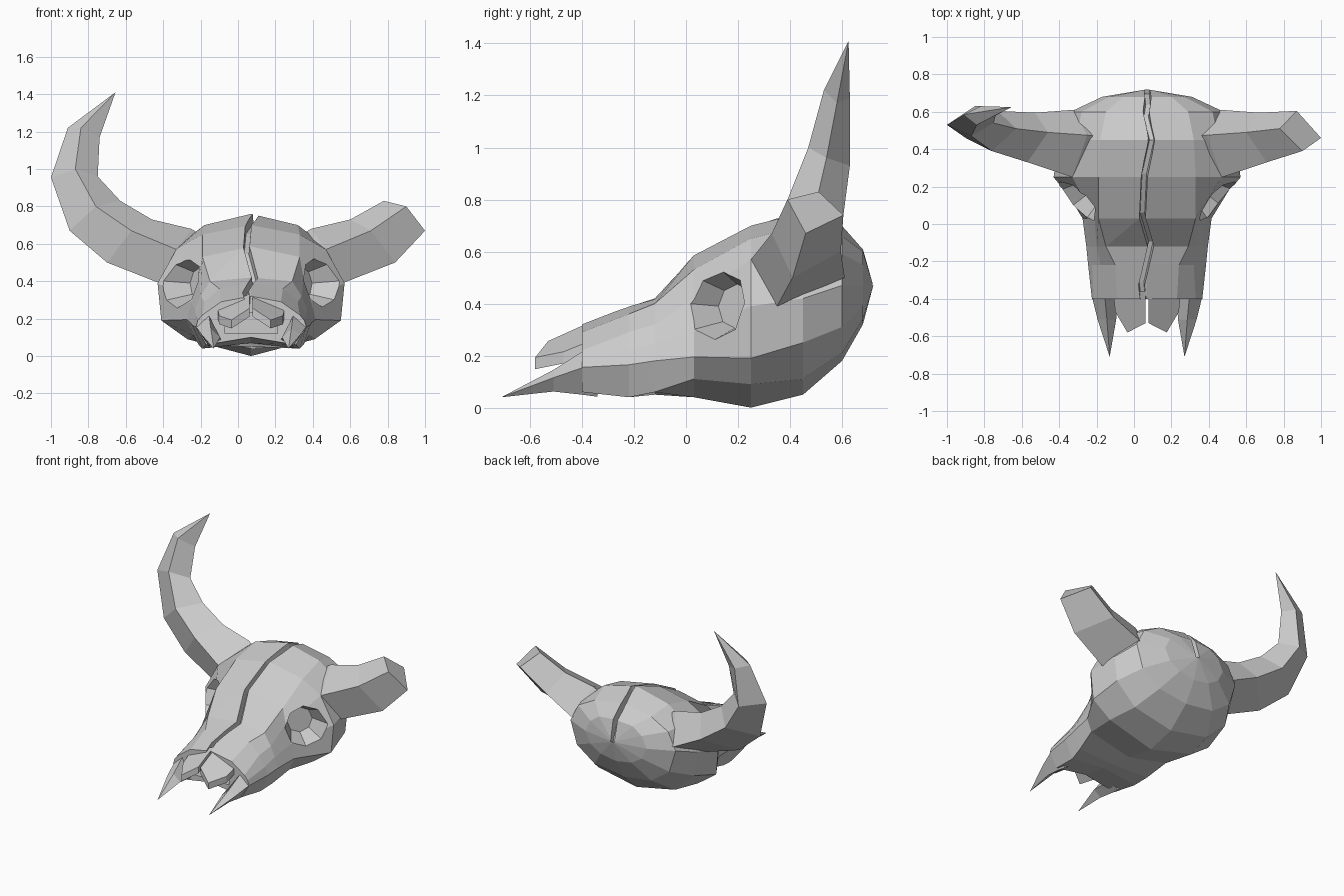
import bpy, bmesh
from mathutils import Vector

if "Cube" in bpy.data.objects:
    bpy.data.objects.remove(bpy.data.objects["Cube"])

CX = 0.07  # skull mid-plane


def make(name, bm):
    bmesh.ops.recalc_face_normals(bm, faces=bm.faces[:])
    me = bpy.data.meshes.new(name)
    bm.to_mesh(me)
    bm.free()
    ob = bpy.data.objects.new(name, me)
    bpy.context.collection.objects.link(ob)
    return ob


def loft(name, rings, tip=None):
    """Skin closed rings; cap the start, and cap or point the end."""
    bm = bmesh.new()
    vs = [[bm.verts.new(p) for p in r] for r in rings]
    n = len(vs[0])
    for a, b in zip(vs, vs[1:]):
        for i in range(n):
            j = (i + 1) % n
            bm.faces.new((a[i], a[j], b[j], b[i]))
    bm.faces.new(vs[0])
    if tip:
        t = bm.verts.new(tip)
        for i in range(n):
            bm.faces.new((vs[-1][i], vs[-1][(i + 1) % n], t))
    else:
        bm.faces.new(vs[-1])
    return make(name, bm)


def cut(target, cutter):
    m = target.modifiers.new(cutter.name, 'BOOLEAN')
    m.operation = 'DIFFERENCE'
    m.solver = 'EXACT'
    m.object = cutter
    cutter.hide_render = True
    cutter.hide_viewport = True


def flip(p):
    return (2 * CX - p[0], p[1], p[2])


# Skull: half sections (y, then half-width / height from top to bottom)
sections = [
    (-.40, (0, .32), (.16, .29), (.26, .22), (.285, .19), (.295, .155), (.24, .06), (0, .10)),
    (-.22, (0, .39), (.17, .36), (.25, .29), (.295, .22), (.315, .165), (.26, .04), (0, .07)),
    (-.12, (0, .42), (.22, .40), (.27, .32), (.30, .25), (.325, .18), (.28, .06), (0, .05)),
    (.03, (0, .585), (.26, .53), (.28, .42), (.32, .29), (.345, .195), (.31, .11), (0, .04)),
    (.25, (0, .70), (.26, .65), (.40, .57), (.50, .39), (.48, .19), (.34, .09), (0, 0)),
    (.45, (0, .76), (.25, .70), (.38, .60), (.47, .42), (.45, .25), (.30, .11), (0, .05)),
    (.60, (0, .70), (.22, .66), (.35, .59), (.41, .47), (.36, .31), (.22, .21), (0, .18)),
    (.68, (0, .61), (.13, .60), (.20, .55), (.24, .47), (.20, .39), (.12, .34), (0, .32)),
]
rings = []
for y, *half in sections:
    full = half + [(-u, z) for u, z in half[-2:0:-1]]
    rings.append([(CX + u, y, z) for u, z in full])
skull = loft("skull", rings, (CX, .72, .47))

# Zigzag crack over the top of the skull
path = [Vector(p) for p in ((.06, -.5, .28), (.04, -.33, .35), (.09, -.12, .42), (.045, .03, .585),
                            (.055, .25, .70), (.095, .45, .76), (.065, .60, .70), (.075, .68, .61), (.07, .74, .48))]
groove = []
for i, p in enumerate(path):
    t = path[min(i + 1, len(path) - 1)] - path[max(i - 1, 0)]
    n = Vector((0, -t.z, t.y)).normalized()
    groove.append([p + n * h + Vector((w, 0, 0))
                   for w, h in ((-.022, .06), (.022, .06), (.012, -.05), (-.012, -.05))])
cut(skull, loft("crack_cutter", groove))

# Nasal cavity
bm = bmesh.new()
bmesh.ops.create_cube(bm, size=1)
for v in bm.verts:
    v.co = (CX + v.co.x * .28, -.40 + v.co.y * .18, .175 + v.co.z * .11)
cut(skull, make("nasal_cavity_cutter", bm))

for side, s in (("right", 1), ("left", -1)):
    # Tapered octagonal eye socket
    bm = bmesh.new()
    bmesh.ops.create_cone(bm, cap_ends=True, segments=8, radius1=.085, radius2=.19, depth=.24)
    axis = Vector((s * .79, -.60, .08)).normalized()
    bm.transform(axis.to_track_quat('Z', 'Y').to_matrix().to_4x4())
    bmesh.ops.translate(bm, verts=bm.verts[:], vec=(CX + s * .37, .12, .40))
    cut(skull, make(side + "_eye_socket_cutter", bm))

    # Nasal bone plate
    outline = [(.008, -.36), (.18, -.37), (.17, -.47), (.105, -.58), (.008, -.53)]
    plate = [[(CX + s * u, y, .255 + (y + .54) * .45 - .42 * u - drop) for u, y in outline]
             for drop in (0, .045)]
    loft(side + "_nasal_bone", plate)

    # Pointed upper jaw prong
    jaw = [(-.34, (.298, .158), (.24, .245), (.15, .09), (.22, .042)),
           (-.40, (.292, .153), (.225, .215), (.16, .09), (.225, .05)),
           (-.51, (.265, .115), (.215, .145), (.165, .10), (.22, .062))]
    loft(side + "_jaw_prong", [[(CX + s * u, y, z) for u, z in pts] for y, *pts in jaw],
         (CX + s * .20, -.71, .04))

# Horns: four-sided rings (top, front, bottom, back)
horn = [
    [(-.25, .475, .68), (-.33, .25, .57), (-.42, .35, .39), (-.33, .61, .50)],
    [(-.46, .49, .73), (-.57, .33, .67), (-.70, .41, .50), (-.53, .595, .60)],
    [(-.63, .51, .83), (-.76, .39, .80), (-.90, .46, .67), (-.73, .605, .74)],
    [(-.75, .54, .96), (-.87, .47, 1.0), (-1.0, .53, .955), (-.85, .63, .93)],
    [(-.74, .58, 1.17), (-.84, .53, 1.22), (-.91, .585, 1.22), (-.82, .63, 1.19)],
]
mid = sum((Vector(p) for p in horn[0]), Vector()) / 4
root = [mid + (Vector(p) - mid) * .75 + Vector((.13, 0, -.03)) for p in horn[0]]
loft("left_horn", [root] + horn, (-.655, .625, 1.41))

# Broken right horn mirrors the first part of the left one
stump = [root] + horn[:2] + [[(max(x + (-.01 if x > -.7 else 0), -.86), y, z) for x, y, z in horn[2]]]
loft("right_broken_horn", [[flip(p) for p in r] for r in stump])
